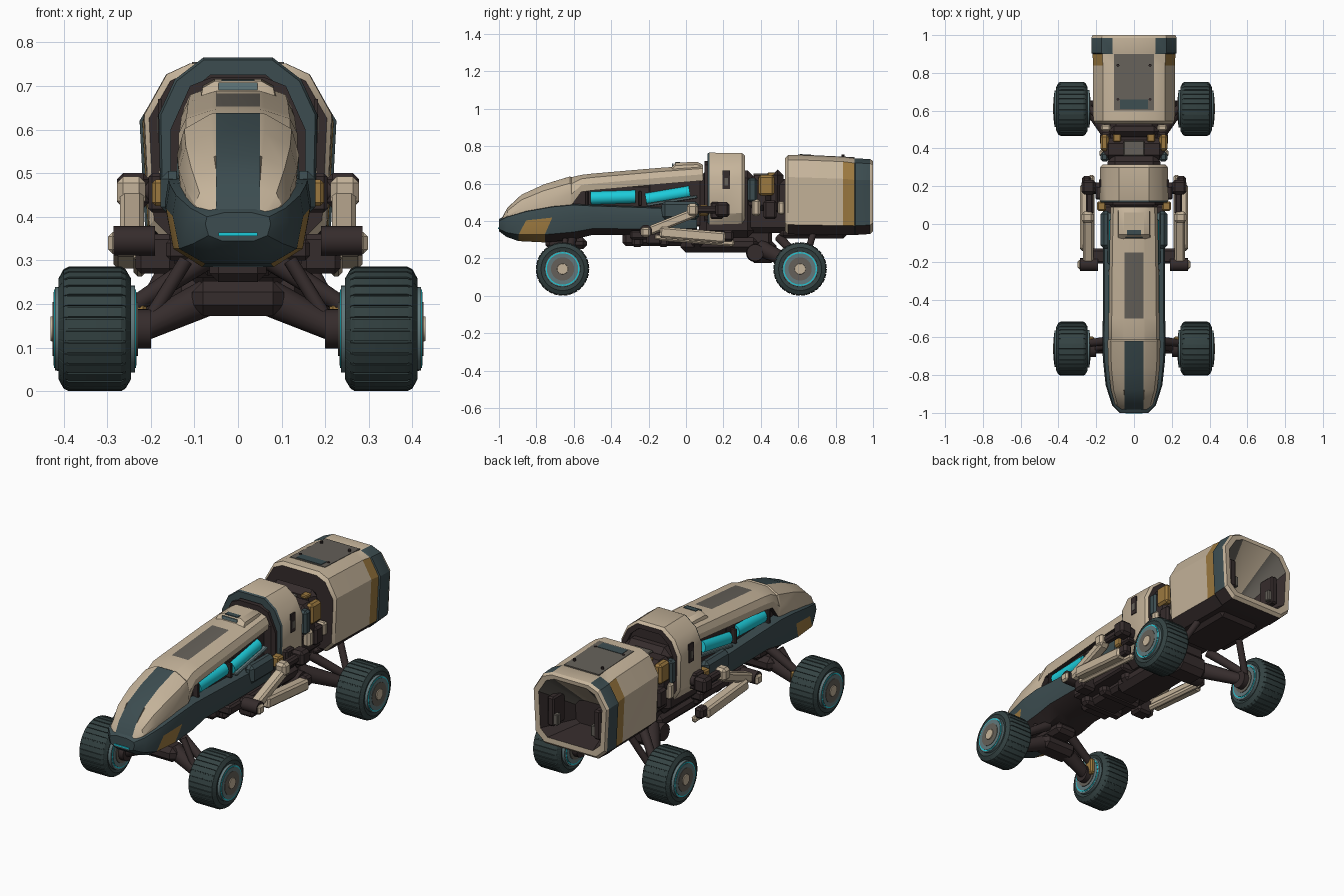
import bpy, bmesh, math
from mathutils import Vector, Matrix

if "Cube" in bpy.data.objects:
    bpy.data.objects.remove(bpy.data.objects["Cube"])

def mat(name, r, g, b):
    m = bpy.data.materials.new(name)
    m.diffuse_color = (r, g, b, 1)
    m.use_nodes = True
    m.node_tree.nodes["Principled BSDF"].inputs["Base Color"].default_value = m.diffuse_color
    return m

BEIGE = mat("beige_paint", .56, .455, .325)
TEAL = mat("dark_teal_paint", .045, .073, .080)
TIRE = mat("tire_rubber", .034, .055, .055)
DARK = mat("dark_brown_metal", .036, .025, .025)
OCHRE = mat("ochre_paint", .33, .19, .05)
CYAN = mat("cyan_glow", .012, .60, .70)
GRAY = mat("worn_gray", .13, .118, .10)
STEEL = mat("blue_steel", .12, .19, .20)
MATS = [BEIGE, TEAL, TIRE, DARK, OCHRE, CYAN, GRAY, STEEL]

def finish(name, bm, m, rule=None):
    bmesh.ops.recalc_face_normals(bm, faces=bm.faces)
    bm.normal_update()
    for f in bm.faces:
        f.material_index = MATS.index(rule(f.calc_center_median(), f.normal) if rule else m)
    me = bpy.data.meshes.new(name)
    bm.to_mesh(me)
    bm.free()
    for k in MATS:
        me.materials.append(k)
    o = bpy.data.objects.new(name, me)
    bpy.context.collection.objects.link(o)
    return o

def loft(name, rings, m=None, rule=None, closed=False):
    bm = bmesh.new()
    vs = [[bm.verts.new(p) for p in r] for r in rings]
    n = len(vs[0])
    pairs = list(zip(vs, vs[1:])) + ([(vs[-1], vs[0])] if closed else [])
    for a, b in pairs:
        for i in range(n):
            j = (i + 1) % n
            bm.faces.new((a[i], a[j], b[j], b[i]))
    if not closed:
        bm.faces.new(vs[0])
        bm.faces.new(vs[-1])
    return finish(name, bm, m, rule)

def sym(y, half):
    "Mirrored section at y from right-hand points (x, z), bottom to top"
    return [(x, y, z) for x, z in half] + [(-x, y, z) for x, z in reversed(half)]

def box(name, c, size, m, bev=.008, rot=None):
    bm = bmesh.new()
    bmesh.ops.create_cube(bm, size=1, matrix=Matrix.Diagonal((*size, 1)))
    if bev:
        bmesh.ops.bevel(bm, geom=bm.edges[:], offset=bev, segments=1, affect='EDGES')
    M = Matrix.Translation(c)
    bm.transform(M @ rot if rot else M)
    return finish(name, bm, m)

def beam(name, a, b, w, h, m, bev=.01):
    a, b = Vector(a), Vector(b)
    rot = (b - a).to_track_quat('Y', 'Z').to_matrix().to_4x4()
    return box(name, (a + b) / 2, (w, (b - a).length, h), m, bev, rot)

def tube(name, a, b, r1, r2, m, n=16):
    a, b = Vector(a), Vector(b)
    bm = bmesh.new()
    M = Matrix.Translation((a + b) / 2) @ (b - a).to_track_quat('Z', 'Y').to_matrix().to_4x4()
    bmesh.ops.create_cone(bm, cap_ends=True, segments=n, radius1=r1, radius2=r2, depth=(b - a).length, matrix=M)
    return finish(name, bm, m)

# lower hull
def hull_rule(c, n):
    if n.z < -.6 and c.y > -.8:
        return DARK
    if -.9 < c.y < -.73 and abs(n.x) > .4 and c.z < .43:
        return OCHRE
    return TEAL
hull = []
for y, w, zb, zt in [(-1, .075, .345, .40), (-.96, .115, .315, .42), (-.88, .15, .292, .45), (-.74, .165, .285, .475),
                     (-.6, .168, .30, .485), (-.5, .165, .325, .48), (-.2, .165, .325, .47), (.06, .165, .33, .46)]:
    h = zt - zb
    # lower corners lean so the ochre patch is slanted
    sec = sym(y, [(w * .5, zb), (w * .9, zb + .22 * h), (w, zb + .7 * h), (w * .95, zt), (w * .4, zt + .01)])
    if -.9 < y < -.7:
        sec = [(px, py + (.025 if pz > zb + .5 * h else -.015), pz) for px, py, pz in sec]
    hull.append(sec)
loft("lower_hull", hull, rule=hull_rule)
box("nose_light", (0, -.999, .36), (.09, .01, .008), CYAN, 0)

# upper shell with a teal nose stripe and a worn gray panel
def shell_rule(c, n):
    if n.y > .9 or n.z < -.5:
        return DARK
    if abs(c.x) < .03:
        if c.y < -.63:
            return TEAL
        if -.52 < c.y < -.14:
            return GRAY
    return BEIGE
shell = []
for y, w, zb, zt in [(-.985, .07, .39, .415), (-.955, .10, .40, .47), (-.88, .122, .42, .54), (-.76, .136, .45, .595),
                     (-.62, .14, .48, .638), (-.612, .136, .483, .634), (-.56, .136, .555, .646), (-.5, .134, .563, .653),
                     (-.15, .13, .595, .683), (.09, .124, .615, .70)]:
    h = zt - zb
    shell.append(sym(y, [(w * .96, zb), (w, zb + .4 * h), (w * .88, zb + .77 * h), (w * .45, zt - .002), (.05, zt)]))
loft("upper_shell", shell, rule=shell_rule)
loft("roof_hatch", [sym(y, [(w, .66), (w * .9, z - .015), (w * .6, z)]) for y, w, z in
                    ((-.08, .095, .685), (-.055, .09, .711), (.06, .09, .716), (.09, .09, .70))], BEIGE)
beam("roof_window", (-.045, -.071, .699), (.045, -.071, .699), .006, .018, STEEL, 0)
box("roof_mark", (0, -.045, .713), (.075, .028, .004), TEAL, 0)

# dark core between hull and shell, running to the rear module
box("core_front", (0, -.4, .48), (.21, .42, .22), DARK)
box("core_body", (0, 0, .5), (.21, .4, .26), DARK)
box("mid_body", (0, .22, .49), (.28, .3, .36), DARK, .04)
loft("mid_fairing", [sym(y, [(.12, .38), (.155, .44), (.155, .6), (.11, .70), (.06, .72)]) for y in (.10, .30)], DARK)

# side details of the front body
for s in (1, -1):
    tube("glow_tube_front", (s * .098, -.51, .522), (s * .098, -.27, .53), .036, .036, CYAN)
    tube("glow_tube_rear", (s * .098, -.215, .515), (s * .098, .02, .555), .034, .034, CYAN)
    for y in (-.53, -.245):
        box("tube_clamp", (s * .1, y, .52), (.07, .016, .08), DARK, .004)
    box("side_pod", (s * .15, -.03, .455), (.055, .20, .10), TEAL, .018)
    beam("side_rail", (s * .125, -.21, .485), (s * .125, .06, .53), .03, .016, STEEL, .004)
    beam("sill", (s * .12, -.30, .325), (s * .12, .1, .325), .09, .05, DARK)
    box("ochre_joint", (s * .172, .095, .455), (.05, .05, .06), OCHRE)
    box("dark_joint", (s * .175, .165, .455), (.06, .07, .09), DARK)

# hoop behind the cockpit
def hoop(y, d):
    return sym(y, [(.14 - d * .5, .38 + d), (.178 - d, .44 + d * .4), (.182 - d, .635 - d * .3), (.145 - d * .8, .715 - d * .8), (.08 - d * .4, .765 - d)])
def hoop_rule(c, n):
    if n.y < -.4:
        return TEAL
    out = n.x * c.x + n.z * (c.z - .57)
    return BEIGE if out > .02 else DARK
loft("hoop", [hoop(.115, .005), hoop(.125, 0), hoop(.30, .003), hoop(.315, .015), hoop(.315, .04), hoop(.115, .04)], rule=hoop_rule, closed=True)
for s in (1, -1):
    box("hoop_slot", (s * .18, .215, .62), (.008, .04, .10), DARK, 0)
    box("hoop_slot_core", (s * .183, .215, .61), (.006, .018, .04), GRAY, 0)

# neck
box("neck_core", (0, .43, .48), (.25, .26, .29), DARK, .03)
box("neck_collar", (0, .395, .55), (.33, .12, .19), DARK, .03)
box("neck_top_plate", (0, .40, .648), (.11, .08, .012), GRAY, .004)
box("neck_rear_collar", (0, .49, .55), (.27, .06, .25), DARK, .03)
for s in (1, -1):
    box("neck_ochre_block", (s * .155, .43, .59), (.045, .085, .11), OCHRE, .012)
    box("neck_teal_block", (s * .155, .355, .565), (.045, .05, .13), TEAL, .012)
    box("neck_beige_block", (s * .16, .375, .47), (.045, .045, .09), BEIGE, .012)
    box("neck_lower_block", (s * .15, .45, .46), (.06, .07, .10), DARK, .012)
    box("neck_beige_plate", (s * .15, .51, .47), (.05, .035, .07), BEIGE, .008)
    box("neck_top_ochre", (s * .09, .46, .65), (.04, .05, .02), OCHRE, .005)

# rear module: hollow shell open at the back, with a steep inner ceiling
def pod(y, k, zt=.745, zb=.325):
    h = zt - zb
    return sym(y, [(.155 * k, zb), (.205 * k, zb + .12 * h), (.217 * k, zb + .72 * h), (.165 * k, zb + .94 * h), (.11 * k, zt)])
def pod_rule(c, n):
    inside = c.y > .7 and (n.x * c.x + n.z * (c.z - .53)) < 0
    if c.y > .98 and n.y > .4:
        return BEIGE
    if n.y > .8:
        return DARK
    if inside:
        return BEIGE if n.z < -.3 and abs(c.x) < .04 else GRAY if n.z < -.3 else DARK
    if n.y < -.8 or n.z < -.6:
        return DARK
    if c.y > .9 and (abs(c.x) > .12):
        return TEAL
    if .84 < c.y < .9 and abs(c.x) > .14:
        return OCHRE
    return BEIGE
loft("rear_module", [pod(.53, .94, .735, .345), pod(.545, .99, .752, .33), pod(.6, 1, .752, .328), pod(.84, 1, .742, .325),
                     pod(.90, 1.01, .734, .325), pod(.905, 1.04, .735, .325), pod(.985, 1.04, .73, .33), pod(1.0, 1.01, .72, .345),
                     pod(.998, .88, .70, .372), pod(.80, .5, .52, .39)], rule=pod_rule)
beam("roof_panel", (0, .60, .751), (0, .90, .737), .21, .008, GRAY, 0)
beam("roof_patch", (0, .61, .755), (0, .66, .7525), .15, .004, TEAL, 0)
for s in (1, -1):
    box("inner_bracket", (s * .14, .92, .50), (.04, .10, .16), DARK)
    box("inner_box", (s * .115, .95, .46), (.03, .03, .06), GRAY, .004)
    for y in (.66, .84):
        tube("roof_bolt", (s * .085, y, .74), (s * .085, y, .755), .008, .008, DARK, 8)

# folded side arms
for s in (1, -1):
    def P(x, y, z):
        return (s * x, y, z)
    box("arm_shoulder", P(.24, .195, .46), (.075, .075, .08), DARK, .014)
    box("arm_shoulder_cap", P(.245, .035, .457), (.065, .06, .07), BEIGE, .014)
    beam("arm_link", P(.235, .05, .46), P(.235, .18, .46), .04, .04, DARK)
    tube("arm_mount", P(.15, .19, .46), P(.23, .19, .46), .03, .03, DARK)
    beam("arm_upper", P(.243, .05, .445), P(.243, -.20, .345), .055, .05, BEIGE)
    tube("arm_elbow", P(.19, -.215, .345), P(.285, -.215, .345), .034, .034, DARK)
    box("arm_elbow_block", P(.268, -.215, .34), (.06, .05, .05), BEIGE, .01)
    beam("arm_lower", P(.255, -.14, .34), P(.255, .21, .31), .06, .06, BEIGE)
    beam("arm_lower_inner", P(.225, -.17, .315), P(.225, .26, .28), .03, .035, BEIGE)
    box("arm_wrist", P(.25, .225, .32), (.05, .06, .06), DARK, .012)
    box("arm_support", P(.19, -.17, .315), (.09, .08, .09), DARK, .012)

# belly and frame
box("belly_front", (0, -.64, .28), (.13, .22, .06), DARK, .02)
box("belly_spine", (0, .06, .31), (.18, .80, .09), DARK, .02)
box("belly_tank", (0, .18, .275), (.22, .42, .09), DARK, .03)
box("belly_rear", (0, .68, .33), (.25, .36, .05), DARK, .02)
for y in (-.26, -.12, .06):
    box("belly_rib", (0, y, .295), (.25, .06, .07), DARK, .015)

# suspension and wheels
box("front_crossmember", (0, -.645, .213), (.21, .12, .08), DARK, .025)
box("rear_crossmember", (0, .41, .235), (.2, .15, .12), DARK, .03)

N, R = 32, .143
def tread(x, r, cy, depth, s):
    pts = []
    for i in range(N):
        for f, d in ((0, 0), (.80, 0), (.82, depth), (.98, depth)):
            a = 2 * math.pi * (i + f) / N
            pts.append((s * x, cy + (r - d) * math.sin(a), R + (r - d) * math.cos(a)))
    return pts

for s in (1, -1):
    for cy, front in ((-.66, True), (.61, False)):
        loft("tire", [tread(x, r, cy, d, s) for x, r, d in ((.255, .095, 0), (.245, .115, 0), (.258, .137, .001), (.268, R, .004),
                      (.388, R, .004), (.40, .137, .001), (.412, .115, 0), (.405, .095, 0))], TIRE)
        def disc(name, x0, x1, r, m, r2=None):
            lo, hi = (s * x0, cy, R), (s * x1, cy, R)
            tube(name, lo, hi, r, r2 or r, m, 32)
        disc("rim", .236, .420, .100, STEEL, .096)
        disc("glow_ring", .2345, .4215, .090, CYAN)
        disc("hub_plate", .2325, .4235, .084, STEEL)
        disc("hub_disc", .229, .4255, .062, GRAY)
        disc("hub_cap", .40, .430, .034, BEIGE, .028)
        disc("axle_stub", .20, .25, .045, DARK)
        if front:
            tube("front_lower_arm", (s * .07, -.64, .215), (s * .25, cy, .13), .042, .028, DARK)
            tube("front_upper_arm", (s * .07, -.61, .305), (s * .235, cy + .03, .20), .026, .02, DARK)
            tube("front_damper", (s * .12, -.645, .30), (s * .20, cy, .17), .016, .016, DARK)
            box("front_knuckle", (s * .225, cy + .04, .17), (.03, .05, .09), OCHRE, .008)
        else:
            tube("rear_trailing_arm", (s * .07, .40, .255), (s * .235, cy, .15), .045, .03, DARK)
            tube("rear_upper_arm", (s * .08, .50, .31), (s * .235, cy, .19), .025, .02, DARK)
            tube("rear_damper", (s * .14, .68, .33), (s * .225, cy + .02, .17), .018, .018, DARK)
            tube("rear_pivot", (s * .05, .37, .23), (s * .13, .37, .23), .05, .045, DARK)

# smooth shading with hard edges kept
for o in bpy.data.objects:
    o.select_set(True)
    bpy.context.view_layer.objects.active = o
bpy.ops.object.shade_smooth_by_angle(angle=math.radians(28))
